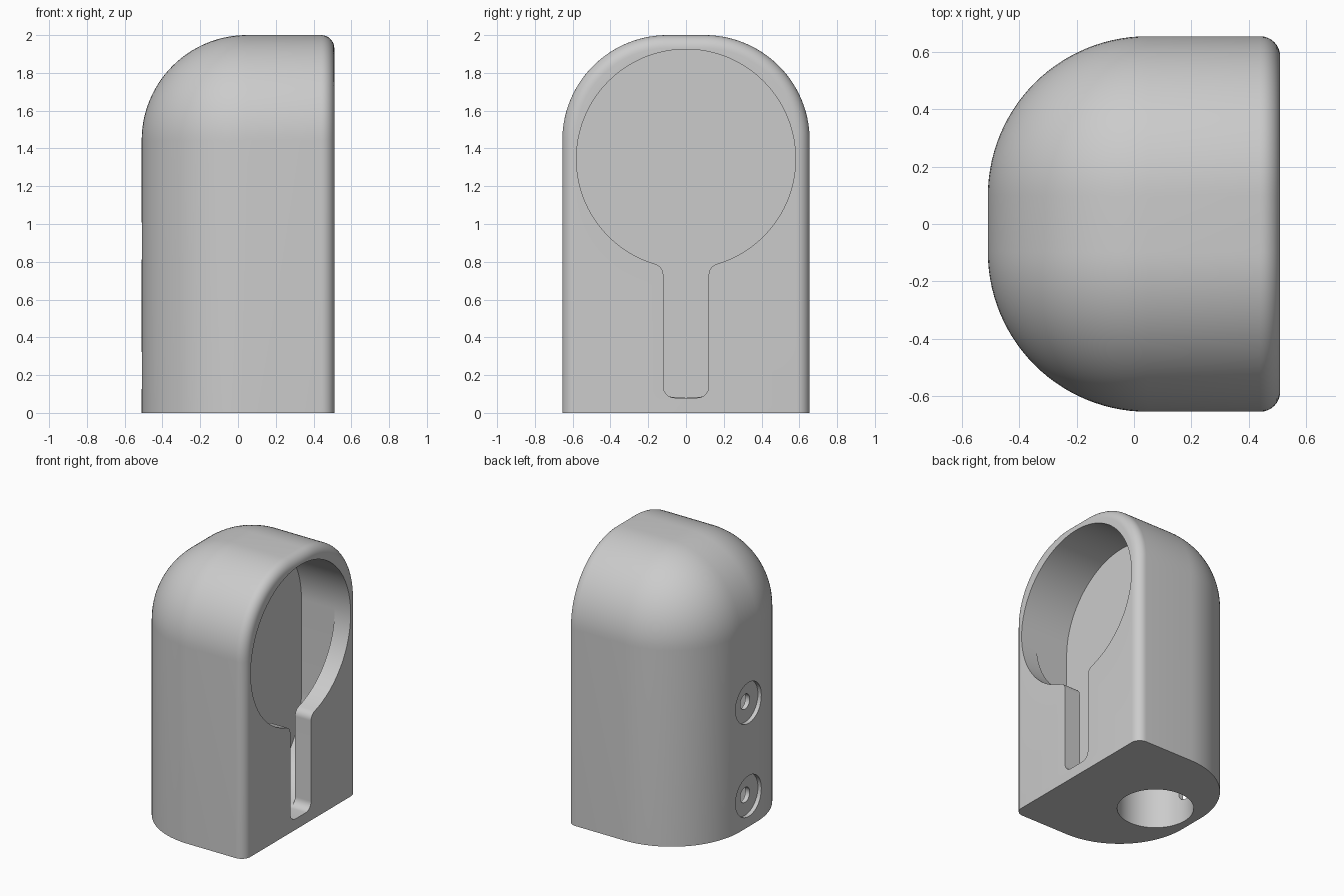
import bpy
import bmesh
from math import radians, degrees, sin, cos, sqrt, atan2

old = bpy.data.objects.get("Cube")
if old:
    bpy.data.objects.remove(old, do_unlink=True)

HX, HY, H = 0.51, 0.655, 2.0       # half depth, half width, height
FLOOR, LIP = 0.11, 0.38            # pocket floor and back of the front lip
R, TOP_Z, LOW_Z = 0.58, 1.345, 0.66
SLOT, FILLET = 0.12, 0.06

grey = bpy.data.materials.new("plain grey")
grey.use_nodes = True
grey.diffuse_color = (0.6, 0.6, 0.6, 1)
grey.node_tree.nodes["Principled BSDF"].inputs["Base Color"].default_value = grey.diffuse_color


def make_object(name, bm):
    bmesh.ops.recalc_face_normals(bm, faces=bm.faces)
    mesh = bpy.data.meshes.new(name)
    bm.to_mesh(mesh)
    bm.free()
    mesh.materials.append(grey)
    obj = bpy.data.objects.new(name, mesh)
    bpy.context.collection.objects.link(obj)
    return obj


def arc(cy, cz, r, a0, a1, n):
    angles = [radians(a0 + (a1 - a0) * i / n) for i in range(n + 1)]
    return [(cy + r * cos(a), cz + r * sin(a)) for a in angles]


def prism_x(name, half, x0, x1):
    """Mirror a half outline (bottom to top) in y and extrude it along x."""
    outline = half + [(-y, z) for y, z in reversed(half)]
    clean = []
    for p in outline:
        if not clean or abs(p[0] - clean[-1][0]) + abs(p[1] - clean[-1][1]) > 1e-5:
            clean.append(p)
    if abs(clean[0][0] - clean[-1][0]) + abs(clean[0][1] - clean[-1][1]) < 1e-5:
        clean.pop()
    bm = bmesh.new()
    face = bm.faces.new([bm.verts.new((x0, y, z)) for y, z in clean])
    ext = bmesh.ops.extrude_face_region(bm, geom=[face])
    moved = [v for v in ext["geom"] if isinstance(v, bmesh.types.BMVert)]
    bmesh.ops.translate(bm, vec=(x1 - x0, 0, 0), verts=moved)
    return make_object(name, bm)


def cylinder(name, r, x0, x1, z):
    circle = arc(0, z, r, -90, 90, 24)
    return prism_x(name, circle, x0, x1)


# Housing: block with large rounds at the back and top, small round at the front
bm = bmesh.new()
bmesh.ops.create_cube(bm, size=1)
for v in bm.verts:
    v.co = (v.co.x * 2 * HX, v.co.y * 2 * HY, (v.co.z + 0.5) * H)


def on_plane(e, axis, value):
    return all(abs(v.co[axis] - value) < 1e-4 for v in e.verts)


big = [e for e in bm.edges if not on_plane(e, 2, 0) and
       sum((on_plane(e, 0, -HX), on_plane(e, 2, H),
            on_plane(e, 1, HY) or on_plane(e, 1, -HY))) == 2]
bmesh.ops.bevel(bm, geom=big, offset=0.557, segments=28, profile=0.5, affect="EDGES")
rim = [e for e in bm.edges if on_plane(e, 0, HX) and not on_plane(e, 2, 0)]
bmesh.ops.bevel(bm, geom=rim, offset=0.07, segments=8, profile=0.5, affect="EDGES")
housing = make_object("housing", bm)

# Wide pocket behind the lip: the disc outline swept downwards
cutters = [prism_x("pocket_cutter",
                   arc(0, LOW_Z, R, -90, 0, 32) + arc(0, TOP_Z, R, 0, 90, 32),
                   FLOOR, LIP)]

# Keyhole opening through the lip, with filleted corners
dy = SLOT + FILLET
dz = sqrt((R + FILLET) ** 2 - dy ** 2)
join = degrees(atan2(dz, -dy))
cutters.append(prism_x(
    "keyhole_cutter",
    arc(SLOT - FILLET, 0.08 + FILLET, FILLET, -90, 0, 8)
    + arc(dy, TOP_Z - dz, FILLET, 180, join, 8)
    + arc(0, TOP_Z, R, join - 180, 0, 28) + arc(0, TOP_Z, R, 0, 90, 32),
    LIP - 0.02, 0.6))

# Post socket from below
bm = bmesh.new()
bmesh.ops.create_cone(bm, cap_ends=True, segments=64, radius1=0.26, radius2=0.26, depth=1.24)
bmesh.ops.translate(bm, vec=(-0.19, 0, 0.52), verts=bm.verts)
cutters.append(make_object("socket_cutter", bm))

# Counterbored screw holes in the back
for z in (0.225, 0.91):
    cutters.append(cylinder("counterbore_cutter", 0.15, -0.6, -HX + 0.03, z))
    cutters.append(cylinder("screw_cutter", 0.055, -0.6, -0.3, z))

bpy.context.view_layer.objects.active = housing
housing.select_set(True)
for cutter in cutters:
    cutter.hide_render = True
    mod = housing.modifiers.new(cutter.name, "BOOLEAN")
    mod.operation, mod.solver, mod.object = "DIFFERENCE", "EXACT", cutter
    bpy.ops.object.modifier_apply(modifier=mod.name)
    bpy.data.objects.remove(cutter, do_unlink=True)

bpy.ops.object.shade_smooth_by_angle(angle=radians(30))
